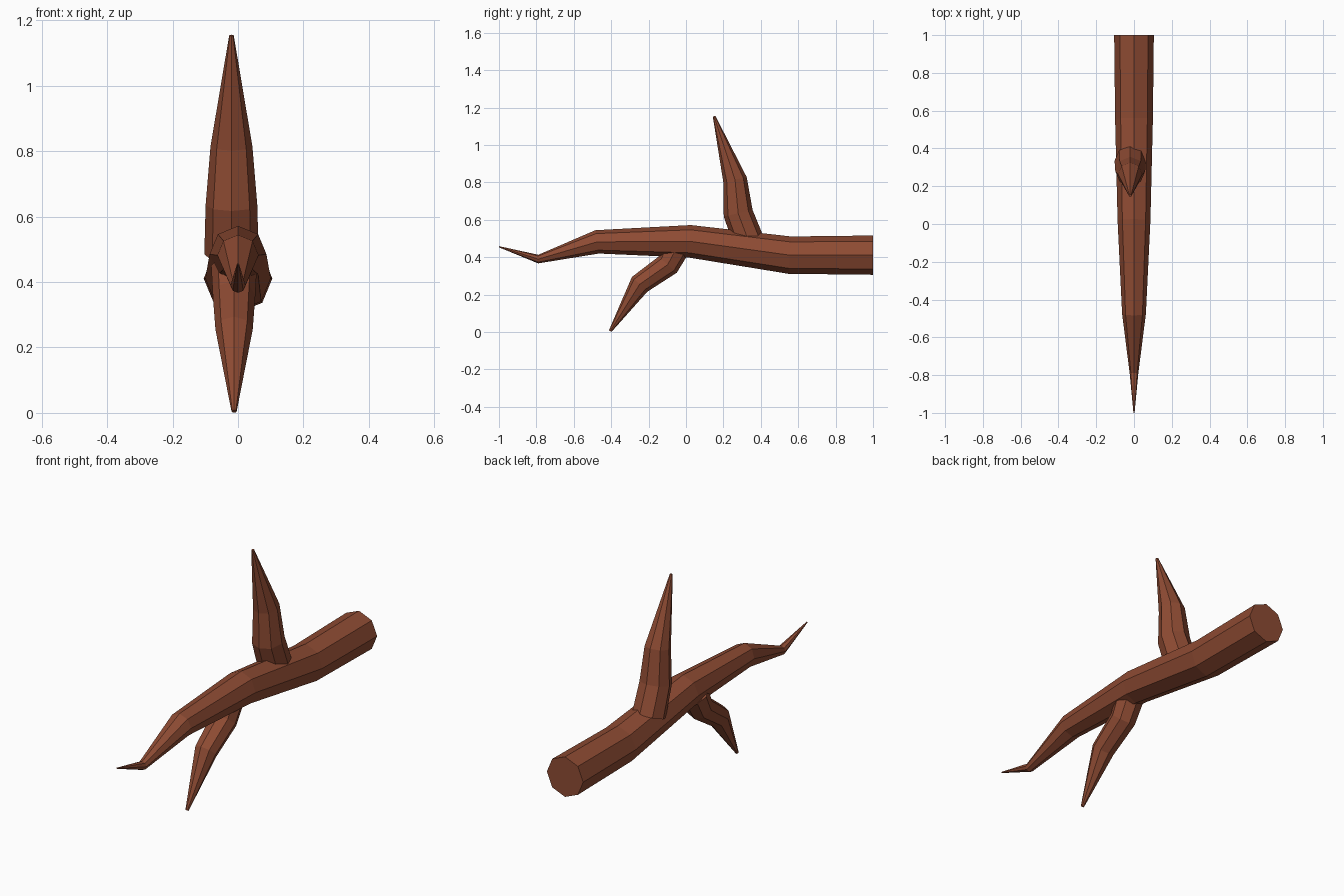
import bpy, bmesh, math
from mathutils import Vector

if "Cube" in bpy.data.objects:
    bpy.data.objects.remove(bpy.data.objects["Cube"])

bark = bpy.data.materials.new("bark")
bark.diffuse_color = (0.27, 0.07, 0.033, 1)
bark.use_nodes = True
bark.node_tree.nodes["Principled BSDF"].inputs["Base Color"].default_value = bark.diffuse_color


def tapered_limb(name, rings, sides=8):
    """Skin octagonal rings given as (x, y, z, radius), mitred at each bend."""
    pts = [Vector(r[:3]) for r in rings]
    dirs = [(b - a).normalized() for a, b in zip(pts, pts[1:])]
    bm = bmesh.new()
    loops = []
    for i, p in enumerate(pts):
        t = dirs[max(i - 1, 0)] + dirs[min(i, len(dirs) - 1)]
        t.x = 0
        t.normalize()
        u = Vector((1, 0, 0))
        v = t.cross(u)
        r = rings[i][3]
        loops.append([bm.verts.new(p + r * (math.cos(a) * u + math.sin(a) * v))
                      for a in (2 * math.pi * k / sides for k in range(sides))])
    for a, b in zip(loops, loops[1:]):
        for k in range(sides):
            n = (k + 1) % sides
            bm.faces.new((a[k], a[n], b[n], b[k]))
    bm.faces.new(loops[0])
    bm.faces.new(loops[-1])
    bmesh.ops.recalc_face_normals(bm, faces=bm.faces)
    mesh = bpy.data.meshes.new(name)
    bm.to_mesh(mesh)
    bm.free()
    mesh.materials.append(bark)
    obj = bpy.data.objects.new(name, mesh)
    bpy.context.collection.objects.link(obj)
    return obj


# Main branch, thick end at the back
tapered_limb("main_branch", [
    (0, 1.00, 0.411, 0.105), (0, 0.555, 0.411, 0.100),
    (0, 0.02, 0.485, 0.087), (0, -0.475, 0.482, 0.063),
    (0, -0.79, 0.390, 0.023), (0, -1.00, 0.456, 0.003)])

# Upper twig
tapered_limb("upper_twig", [
    (-0.02, 0.335, 0.485, 0.083), (-0.02, 0.279, 0.635, 0.079),
    (-0.02, 0.262, 0.815, 0.064), (-0.02, 0.150, 1.154, 0.007)])

# Lower twig
tapered_limb("lower_twig", [
    (-0.012, -0.05, 0.45, 0.070), (-0.012, -0.098, 0.36, 0.065),
    (-0.012, -0.248, 0.255, 0.057), (-0.012, -0.405, 0.005, 0.008)])
